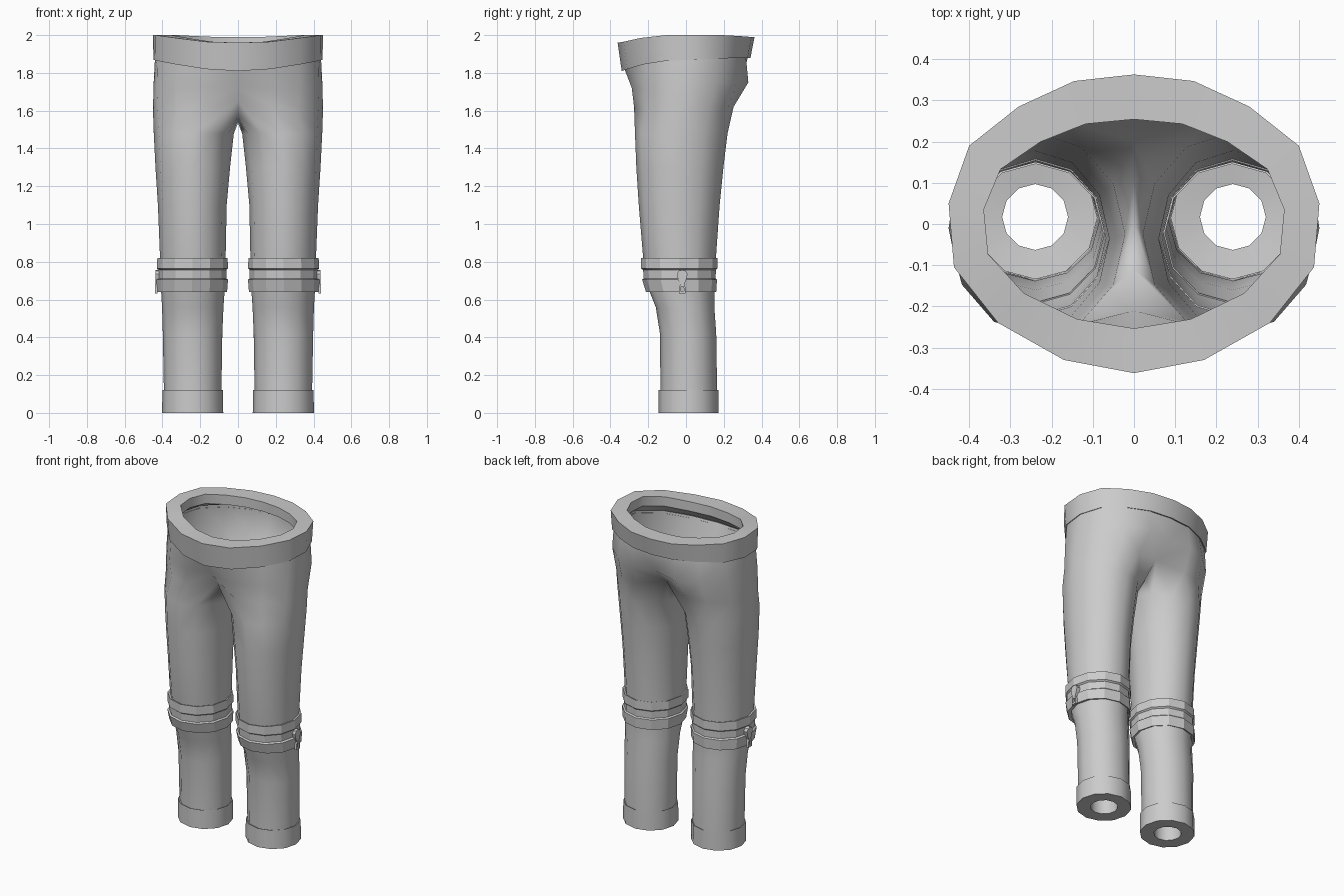
import bpy, bmesh, math

if "Cube" in bpy.data.objects:
    bpy.data.objects.remove(bpy.data.objects["Cube"])

fabric = bpy.data.materials.new("grey_fabric")
fabric.diffuse_color = (0.6, 0.6, 0.6, 1)
fabric.use_nodes = True
fabric.node_tree.nodes["Principled BSDF"].inputs["Base Color"].default_value = fabric.diffuse_color


def finish(name, bm, angle=40):
    bmesh.ops.remove_doubles(bm, verts=bm.verts, dist=0.0005)
    me = bpy.data.meshes.new(name)
    bm.to_mesh(me)
    bm.free()
    ob = bpy.data.objects.new(name, me)
    bpy.context.collection.objects.link(ob)
    me.materials.append(fabric)
    bpy.ops.object.select_all(action='DESELECT')
    ob.select_set(True)
    bpy.context.view_layer.objects.active = ob
    bpy.ops.object.shade_smooth_by_angle(angle=math.radians(angle))
    mod = ob.modifiers.new("mirror", 'MIRROR')
    mod.use_clip = True
    mod.merge_threshold = 0.001
    return ob


def loft(bm, rings, closed):
    """Skin a list of equal-length rings, from top to bottom."""
    rows = [[bm.verts.new(p) for p in r] for r in rings]
    n = len(rows[0])
    for a, b in zip(rows, rows[1:]):
        for i in range(n if closed else n - 1):
            j = (i + 1) % n
            bm.faces.new((a[i], b[i], b[j], a[j]))


def ring(z, xi, xo, yf, yb):
    """Twelve-sided leg ring given by its inner, outer, front and back limits."""
    pts = []
    for k in range(12):
        a = math.radians(30 * k - 120)
        pts.append(((xi + xo) / 2 + (xo - xi) / 2 * math.cos(a),
                    (yf + yb) / 2 + (yb - yf) / 2 * math.sin(a), z))
    return pts


# Right half of the waist outline, from front centre to back centre
waist = [(0, -.362), (.17, -.33), (.33, -.24), (.437, -.105), (.45, .05),
         (.40, .19), (.28, .285), (.145, .347), (0, .363)]
top_z = [1.96, 1.965, 1.985, 2, 2, 2, 1.995, 1.99, 1.99]
low_z = [1.81, 1.82, 1.845, 1.865, 1.87, 1.875, 1.88, 1.88, 1.88]


def waist_ring(sx, sy, zs, dz=0):
    return [(x * sx, y * sy, z + dz) for (x, y), z in zip(waist, zs)]


# Waistband with a thick rim
bm = bmesh.new()
loft(bm, [waist_ring(.96, .92, low_z, .02),
          waist_ring(.81, .70, top_z, -.06),
          waist_ring(.81, .70, top_z),
          waist_ring(1, 1, top_z),
          waist_ring(.995, .94, low_z),
          waist_ring(.965, .90, low_z, .005)], False)
finish("waistband", bm)

# Hips and legs as one skin
seat = [(0, -.268, 1.73), (.17, -.287, 1.72), (.33, -.22, 1.72), (.43, -.11, 1.73),
        (.447, .01, 1.74), (.41, .16, 1.75), (.29, .27, 1.75), (.15, .33, 1.75),
        (0, .30, 1.76)]
crotch = [(0, -.21, 1.65), (.17, -.275, 1.62), (.32, -.215, 1.61), (.425, -.12, 1.6),
          (.45, -.01, 1.6), (.41, .12, 1.6), (.30, .22, 1.61), (.17, .252, 1.62),
          (0, .20, 1.66), (0, .11, 1.575), (0, 0, 1.535), (0, -.11, 1.57)]
bm = bmesh.new()
loft(bm, [waist_ring(.975, .91, low_z, .02), seat, crotch[:9]], False)
loft(bm, [crotch,
          ring(1.48, .022, .446, -.27, .22),
          ring(1.30, .042, .437, -.263, .198),
          ring(1.10, .06, .424, -.25, .178),
          ring(.80, .066, .412, -.225, .157),
          ring(.66, .07, .408, -.20, .150),
          ring(.56, .077, .402, -.16, .150),
          ring(.42, .083, .398, -.138, .16),
          ring(.10, .088, .392, -.135, .165)], True)
finish("trouser_legs", bm, 60)

# Folded knee cuff: two raised bands with a recessed strip between them
bm = bmesh.new()
loft(bm, [ring(.815, .068, .41, -.222, .154),
          ring(.82, .055, .427, -.238, .167),
          ring(.765, .053, .430, -.238, .167),
          ring(.757, .062, .421, -.227, .158),
          ring(.712, .062, .421, -.224, .157),
          ring(.705, .053, .432, -.232, .164),
          ring(.64, .058, .428, -.212, .160),
          ring(.645, .075, .402, -.19, .146)], True)
finish("knee_cuff", bm, 25)

# Ankle cuff with a narrow opening in its sole
bm = bmesh.new()
loft(bm, [ring(.115, .09, .388, -.133, .163),
          ring(.12, .08, .40, -.145, .172),
          ring(0, .078, .402, -.145, .172),
          ring(0, .16, .32, -.063, .097),
          ring(.09, .16, .32, -.063, .097),
          ring(.10, .088, .392, -.135, .165)], True)
finish("ankle_cuff", bm)


def slab(bm, outline, x0, x1):
    """Extrude a side-on (y, z) outline between two x positions."""
    a = [bm.verts.new((x0, y, z)) for y, z in outline]
    b = [bm.verts.new((x1, y, z)) for y, z in outline]
    bm.faces.new(a[::-1])
    bm.faces.new(b)
    for i in range(len(a)):
        j = (i + 1) % len(a)
        bm.faces.new((a[i], a[j], b[j], b[i]))


# Zip slider: teardrop plate
bm = bmesh.new()
drop = [(-.03, .68), (-.01, .68), (.003, .71), (.008, .735), (-.002, .752),
        (-.02, .757), (-.038, .752), (-.048, .735), (-.043, .71)]
slab(bm, drop, .415, .438)
bmesh.ops.recalc_face_normals(bm, faces=bm.faces)
finish("zip_slider", bm, 30)

# Zip pull: small open frame under the slider
bm = bmesh.new()


def frame(x, s):
    return [(x, -.02 + .017 * s * y, .657 + .026 * s * z) for y, z in
            [(-1, -1), (1, -1), (1, .3), (.6, 1), (-.6, 1), (-1, .3)]]


loft(bm, [frame(.425, 1), frame(.440, 1), frame(.440, .5), frame(.425, .5),
          frame(.425, 1)], True)
bmesh.ops.remove_doubles(bm, verts=bm.verts, dist=0.0005)
bmesh.ops.recalc_face_normals(bm, faces=bm.faces)
finish("zip_pull", bm, 30)
